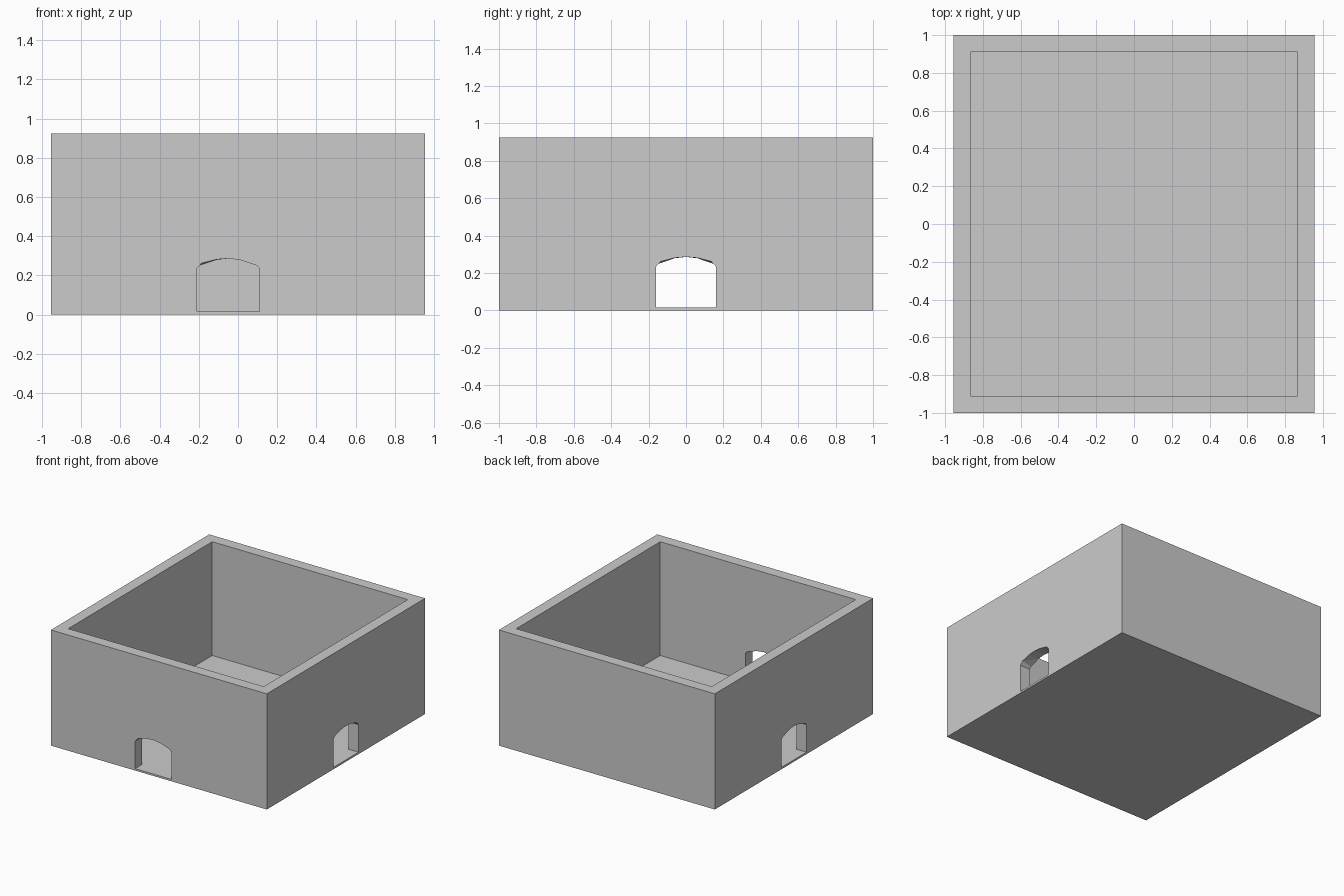
import bpy, bmesh
from math import radians
from mathutils import Matrix, Vector

if "Cube" in bpy.data.objects:
    bpy.data.objects.remove(bpy.data.objects["Cube"])

HX, HY, H = 0.955, 1.0, 0.925   # outer half sizes and height
WALL, FLOOR = 0.09, 0.015


def new_object(name, bm):
    bmesh.ops.recalc_face_normals(bm, faces=bm.faces)
    mesh = bpy.data.meshes.new(name)
    bm.to_mesh(mesh)
    bm.free()
    ob = bpy.data.objects.new(name, mesh)
    bpy.context.collection.objects.link(ob)
    return ob


def box(name, hx, hy, z0, z1):
    bm = bmesh.new()
    bmesh.ops.create_cube(bm, size=1, matrix=Matrix.Translation((0, 0, (z0 + z1) / 2))
                          @ Matrix.Diagonal((2 * hx, 2 * hy, z1 - z0, 1)))
    return new_object(name, bm)


# Half profiles of the doorway arch, from jamb to crown
OUTER = [(0.16, FLOOR), (0.16, 0.235), (0.135, 0.262), (0.06, 0.281)]
INNER = [(0.16, FLOOR), (0.16, 0.235), (0.146, 0.25), (0.06, 0.279)]
CROWN = [(0, 0.286)]


def outline(left, right):
    return [(-x, z) for x, z in left] + CROWN + [(x, z) for x, z in reversed(right)]


def door_cutter(name, angle, half, offset, left_outer, right_outer):
    """Arch lofted through a wall; seen from outside the wall, facing -y before turning."""
    inner = outline(INNER, INNER)
    outer = outline(left_outer, right_outer)
    sections = [(half + 0.03, outer), (half, outer), (half - WALL, inner), (half - WALL - 0.03, inner)]
    bm = bmesh.new()
    rings = [[bm.verts.new((x, -d, z)) for x, z in prof] for d, prof in sections]
    for a, b in zip(rings, rings[1:]):
        for i in range(len(a)):
            j = (i + 1) % len(a)
            bm.faces.new((a[i], a[j], b[j], b[i]))
    bm.faces.new(rings[0])
    bm.faces.new(rings[-1])
    bmesh.ops.triangulate(bm, faces=bm.faces)
    bm.transform(Matrix.Translation(Vector((offset, 0, 0))) @ Matrix.Rotation(radians(angle), 4, 'Z'))
    return new_object(name, bm)


# Solid block, hollowed and pierced by a doorway in each wall
shell = box("room_walls_and_floor", HX, HY, 0, H)
cutters = [
    box("room_cavity", HX - WALL, HY - WALL, FLOOR, H + 0.1),
    door_cutter("front_doorway", 0, HY, -0.05, OUTER, INNER),
    door_cutter("back_doorway", 180, HY, -0.05, INNER, INNER),
    door_cutter("right_doorway", 90, HX, 0, OUTER, OUTER),
    door_cutter("left_doorway", -90, HX, 0, INNER, INNER),
]
for cutter in cutters:
    cutter.hide_render = True
    mod = shell.modifiers.new(cutter.name, 'BOOLEAN')
    mod.operation = 'DIFFERENCE'
    mod.solver = 'EXACT'
    mod.object = cutter

# Bake the cuts and remove the helpers
bpy.context.view_layer.update()
result = bpy.data.meshes.new_from_object(shell.evaluated_get(bpy.context.evaluated_depsgraph_get()))
shell.modifiers.clear()
shell.data = result
for cutter in cutters:
    bpy.data.objects.remove(cutter)
